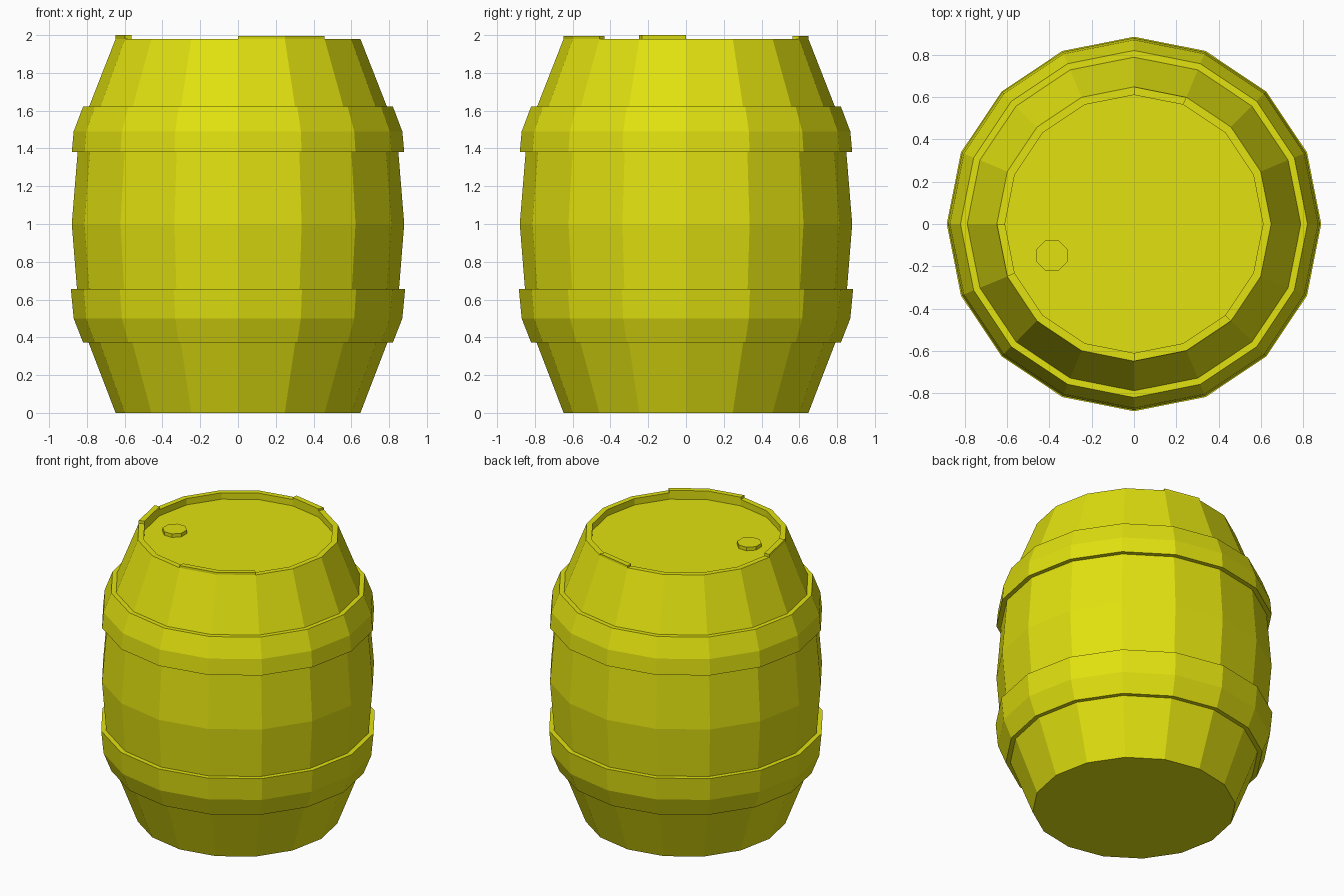
import bpy, bmesh, math

if "Cube" in bpy.data.objects:
    bpy.data.objects.remove(bpy.data.objects["Cube"])

SIDES = 16
STEP = 2 * math.pi / SIDES

yellow = bpy.data.materials.new("barrel yellow")
yellow.diffuse_color = (0.75, 0.75, 0.005, 1)
yellow.use_nodes = True
yellow.node_tree.nodes["Principled BSDF"].inputs["Base Color"].default_value = yellow.diffuse_color


def finish(bm, name):
    bmesh.ops.recalc_face_normals(bm, faces=bm.faces)
    mesh = bpy.data.meshes.new(name)
    bm.to_mesh(mesh)
    bm.free()
    mesh.materials.append(yellow)
    obj = bpy.data.objects.new(name, mesh)
    bpy.context.collection.objects.link(obj)
    return obj


def lathe(name, profile, closed=False):
    """Turn an (r, z) profile around z; open profiles get flat caps."""
    bm = bmesh.new()
    rings = [[bm.verts.new((r * math.cos(i * STEP), r * math.sin(i * STEP), z))
              for i in range(SIDES)] for r, z in profile]
    pairs = list(zip(rings, rings[1:]))
    if closed:
        pairs.append((rings[-1], rings[0]))
    else:
        bm.faces.new(rings[0])
        bm.faces.new(rings[-1])
    for a, b in pairs:
        for i in range(SIDES):
            j = (i + 1) % SIDES
            bm.faces.new((a[i], a[j], b[j], b[i]))
    return finish(bm, name)


def raised_stave(name, first, count, top):
    """Block on the rim covering a few of the sides."""
    bm = bmesh.new()
    sections = []
    for i in range(first, first + count + 1):
        c, s = math.cos(i * STEP), math.sin(i * STEP)
        sections.append([bm.verts.new((r * c, r * s, z)) for r, z in
                         ((0.61, 1.98), (0.648, 1.98), (0.648, top), (0.61, top))])
    for a, b in zip(sections, sections[1:]):
        for k in range(4):
            n = (k + 1) % 4
            bm.faces.new((a[k], a[n], b[n], b[k]))
    bm.faces.new(sections[0])
    bm.faces.new(sections[-1])
    return finish(bm, name)


# Bulging body with rim and sunken lid
lathe("barrel_body", [(0.648, 0), (0.84, 0.5), (0.88, 1.0), (0.84, 1.49),
                      (0.648, 1.98), (0.61, 1.98), (0.61, 1.935)])

# Two hoops, following the bulge
lathe("lower_hoop", [(0.785, 0.372), (0.82, 0.372), (0.87, 0.5), (0.885, 0.657),
                     (0.85, 0.657), (0.835, 0.5)], closed=True)
lathe("upper_hoop", [(0.845, 1.38), (0.88, 1.38), (0.87, 1.49), (0.82, 1.622),
                     (0.785, 1.622), (0.835, 1.49)], closed=True)

# Staves standing slightly above the rim
raised_stave("front_raised_stave", 12, 2, 1.996)
raised_stave("left_raised_stave", 8, 1, 2.0)
raised_stave("back_raised_stave", 3, 1, 1.994)

# Bung plug on the lid
bpy.ops.mesh.primitive_cylinder_add(vertices=8, radius=0.079, depth=0.05,
                                    location=(-0.388, -0.149, 1.935),
                                    rotation=(0, 0, math.pi / 8))
plug = bpy.context.object
plug.name = "bung_plug"
plug.data.materials.append(yellow)
